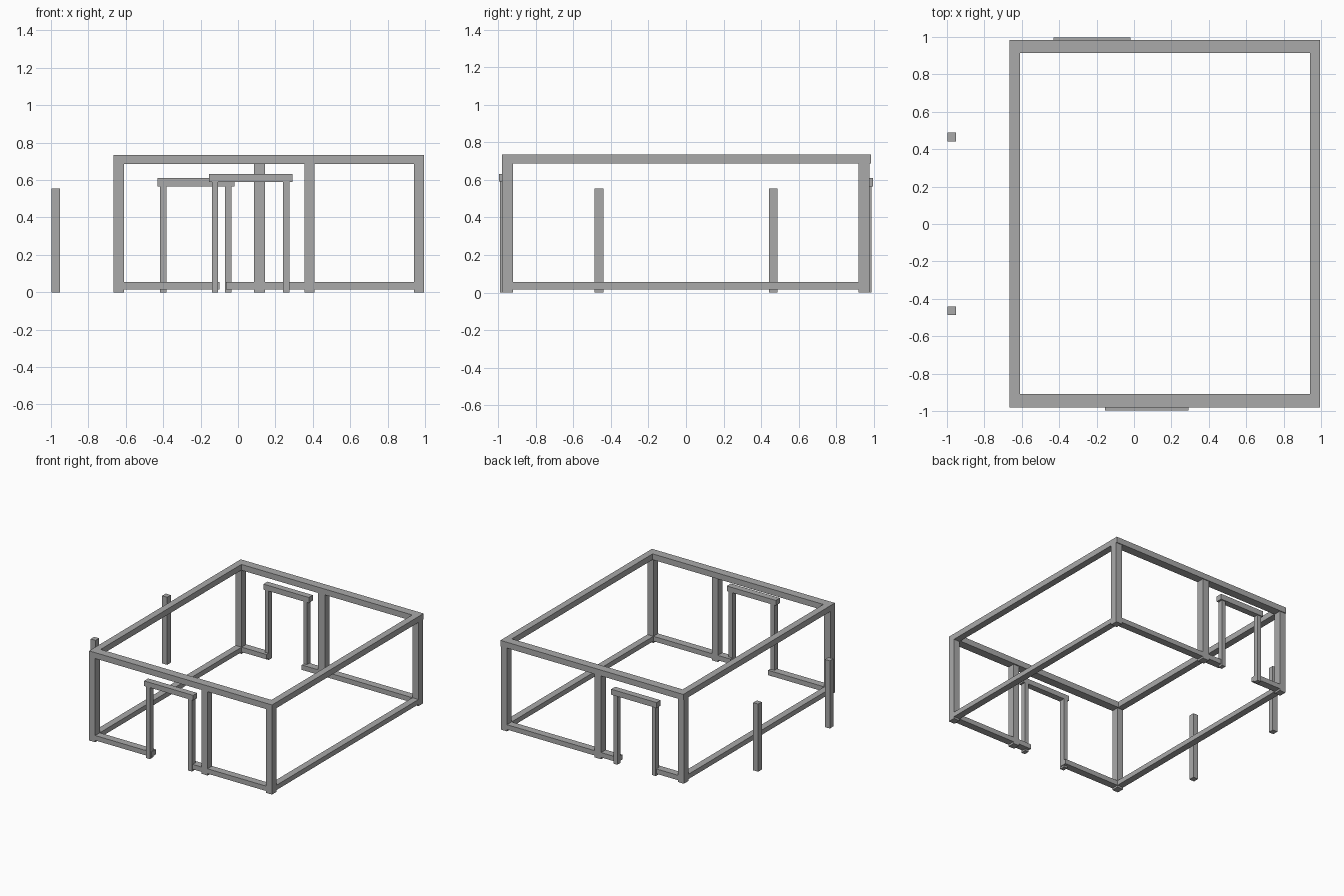
import bpy
import bmesh

if "Cube" in bpy.data.objects:
    bpy.data.objects.remove(bpy.data.objects["Cube"])

grey = bpy.data.materials.new("plain grey")
grey.diffuse_color = (0.40, 0.40, 0.40, 1)
grey.use_nodes = True
grey.node_tree.nodes["Principled BSDF"].inputs["Base Color"].default_value = grey.diffuse_color


def box(name, x, y, z):
    """Flat-faced box spanning the given (min, max) ranges."""
    bm = bmesh.new()
    bmesh.ops.create_cube(bm, size=1)
    for v in bm.verts:
        v.co = [r[0] if c < 0 else r[1] for c, r in zip(v.co, (x, y, z))]
    mesh = bpy.data.meshes.new(name)
    bm.to_mesh(mesh)
    bm.free()
    mesh.materials.append(grey)
    obj = bpy.data.objects.new(name, mesh)
    bpy.context.collection.objects.link(obj)
    return obj


LEFT, RIGHT = (-0.665, -0.61), (0.94, 0.995)
FRONT, BACK = (-0.98, -0.92), (0.918, 0.978)
SILL, TOP = (0.015, 0.055), (0.687, 0.735)

# corner posts
for xn, x in (("left", LEFT), ("right", RIGHT)):
    for yn, y in (("front", FRONT), ("back", BACK)):
        box(f"{yn}_{xn}_corner_post", x, y, (0, 0.73))

# top ring beams
box("front_top_beam", (-0.665, 0.995), (-0.98, -0.91), TOP)
box("back_top_beam", (-0.665, 0.995), (0.915, 0.985), TOP)
for n, x in (("left", LEFT), ("right", RIGHT)):
    box(n + "_top_beam", x, (-0.95, 0.95), TOP)
    box(n + "_sill", x, (-0.975, 0.975), SILL)

# front and back sills, broken at the doorways
box("front_left_sill", (-0.64, -0.10), FRONT, SILL)
box("front_right_sill", (0.24, 0.99), FRONT, SILL)
box("back_left_sill", (-0.64, -0.385), BACK, SILL)
box("back_right_sill", (-0.065, 0.99), BACK, SILL)

# intermediate wall posts
box("front_middle_post", (0.355, 0.41), FRONT, (0, 0.70))
box("back_middle_post", (0.085, 0.145), BACK, (0, 0.70))

# door frames: two jambs and an overhanging lintel
for n, x0, x1, y, yl, z0, z1 in (
        ("front", -0.14, 0.275, (-0.99, -0.945), (-0.997, -0.945), 0.59, 0.632),
        ("back", -0.417, -0.035, (0.945, 0.988), (0.945, 0.997), 0.565, 0.61)):
    box(n + "_door_left_jamb", (x0, x0 + 0.034), y, (0, z0 + 0.01))
    box(n + "_door_right_jamb", (x1 - 0.034, x1), y, (0, z0 + 0.01))
    box(n + "_door_lintel", (x0 - 0.014, x1 + 0.016), yl, (z0, z1))

# free-standing porch posts on the left
for n, y in (("front", -0.463), ("back", 0.465)):
    box(n + "_porch_post", (-0.997, -0.952), (y - 0.023, y + 0.023), (0, 0.555))
